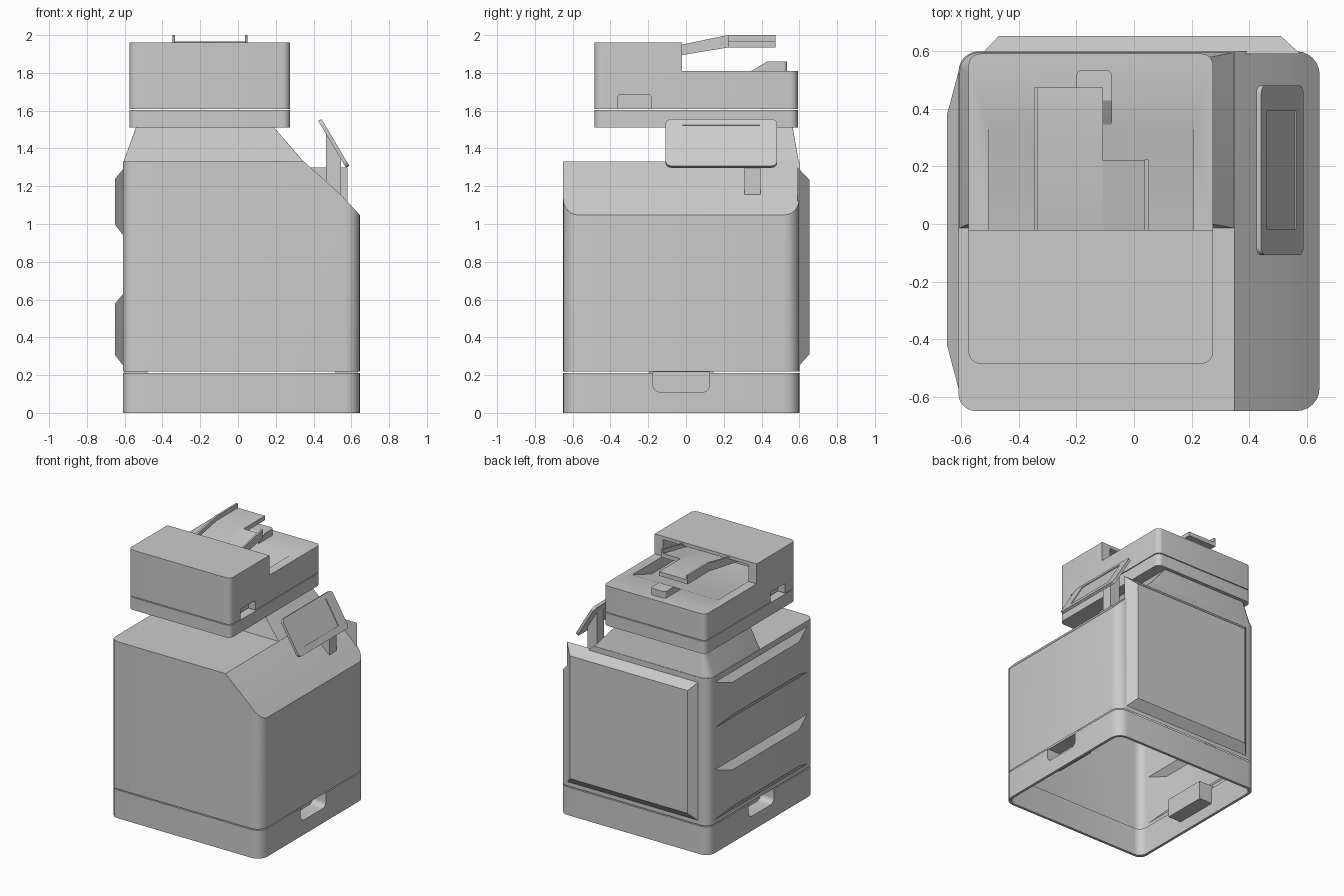
import bpy, bmesh
from math import sin, cos, pi, radians
from mathutils import Matrix, Vector

if "Cube" in bpy.data.objects:
    bpy.data.objects.remove(bpy.data.objects["Cube"])


def rr(x0, x1, y0, y1, r, seg=6):
    """Rounded rectangle; r is one radius or (x0y0, x1y0, x1y1, x0y1)."""
    r = r if isinstance(r, tuple) else (r,) * 4
    corners = [(x0, y0, 1, 1), (x1, y0, -1, 1), (x1, y1, -1, -1), (x0, y1, 1, -1)]
    pts = []
    for i, (x, y, sx, sy) in enumerate(corners):
        for k in range(seg + 1):
            a = pi + i * pi / 2 + k / seg * pi / 2
            pts.append((x + sx * r[i] + r[i] * cos(a), y + sy * r[i] + r[i] * sin(a)))
    return pts


def loft(name, loop_a, loop_b):
    bm = bmesh.new()
    a = [bm.verts.new(p) for p in loop_a]
    b = [bm.verts.new(p) for p in loop_b]
    n = len(a)
    bm.faces.new(a[::-1])
    bm.faces.new(b)
    for i in range(n):
        bm.faces.new((a[i], a[(i + 1) % n], b[(i + 1) % n], b[i]))
    bmesh.ops.recalc_face_normals(bm, faces=bm.faces)
    me = bpy.data.meshes.new(name)
    bm.to_mesh(me)
    bm.free()
    ob = bpy.data.objects.new(name, me)
    bpy.context.collection.objects.link(ob)
    return ob


def prism(name, pts, lo, hi, axis='z'):
    place = {'x': lambda p, h: (h, p[0], p[1]),
             'y': lambda p, h: (p[0], h, p[1]),
             'z': lambda p, h: (p[0], p[1], h)}[axis]
    return loft(name, [place(p, lo) for p in pts], [place(p, hi) for p in pts])


def box(name, x0, x1, y0, y1, z0, z1):
    return prism(name, [(x0, y0), (x1, y0), (x1, y1), (x0, y1)], z0, z1)


def boolean(ob, tool, op='DIFFERENCE'):
    m = ob.modifiers.new('cut', 'BOOLEAN')
    m.operation, m.object, m.solver = op, tool, 'EXACT'
    bpy.context.view_layer.objects.active = ob
    bpy.ops.object.modifier_apply(modifier=m.name)
    bpy.data.objects.remove(tool)


PLAN = rr(-0.61, 0.645, -0.65, 0.60, (0.06, 0.08, 0.08, 0.07))

# Base: hollow skirt with a grip pocket on each side
base = prism('base', PLAN, 0, 0.212)
boolean(base, prism('hollow', rr(-0.59, 0.625, -0.63, 0.58, 0.06), -0.1, 0.3))
for s in (1, -1):
    def X(d):
        return 0.0175 + s * (0.6275 - d)
    xs = sorted((X(0.13), X(0.01)))
    boolean(base, box('housing', *xs, -0.195, 0.145, 0.09, 0.232), 'UNION')
    xs = sorted((X(0.11), X(-0.1)))
    boolean(base, prism('pocket', rr(-0.175, 0.125, 0.11, 0.216, (0.04, 0.04, 0.001, 0.001)),
                        *xs, 'x'))

# Main body with sloped right shoulder
body = prism('body', PLAN, 0.22, 1.33)
boolean(body, prism('slope', [(0.30, 1.375), (0.545, 1.155), (0.75, 0.935), (0.8, 1.5), (0.3, 1.5)],
                    -1, 1, 'y'))
# Tapered neck under the scanner
t = 0.002
low = rr(-0.607, 0.35, -0.015, 0.597, (t, t, t, 0.07))
top = rr(-0.54, 0.19, 0.015, 0.565, (t, t, t, 0.03))
boolean(body, loft('neck', [(x, y, 1.328) for x, y in low], [(x, y, 1.512) for x, y in top]), 'UNION')


# Raised bevelled panels: back, and two on the left
def rect(a0, a1, b0, b1):
    return [(a0, b0), (a1, b0), (a1, b1), (a0, b1)]


boolean(body, loft('back_panel',
                   [(x, 0.59, z) for x, z in rect(-0.53, 0.58, 0.24, 1.30)],
                   [(x, 0.653, z) for x, z in rect(-0.47, 0.51, 0.31, 1.235)]), 'UNION')
for z0, z1 in ((0.25, 0.63), (0.94, 1.29)):
    boolean(body, loft('left_panel',
                       [(-0.60, y, z) for y, z in rect(-0.61, 0.565, z0 - 0.01, z1 + 0.01)],
                       [(-0.65, y, z) for y, z in rect(-0.42, 0.38, z0 + 0.055, z1 - 0.05)]), 'UNION')
# Open underside
bm = bmesh.new()
bm.from_mesh(body.data)
bmesh.ops.delete(bm, geom=[f for f in bm.faces if all(v.co.z < 0.221 for v in f.verts)],
                 context='FACES')
bm.to_mesh(body.data)
bm.free()

# Scanner bed and document feeder lid
SCAN = rr(-0.575, 0.275, -0.485, 0.592, 0.04)
prism('scanner_bed', SCAN, 1.51, 1.604)
feeder = prism('document_feeder', SCAN, 1.61, 1.96)
boolean(feeder, box('step', -1, 1, -0.02, 1, 1.81, 2.2))
boolean(feeder, prism('output_recess', [(0.3725, 1.82), (0.12, 1.729), (-0.36, 1.729), (-0.36, 1.935),
                                        (0.3725, 1.935)], -0.505, 0.205, 'x'))
for x0, x1 in ((0.215, 0.4), (-0.7, -0.515)):
    boolean(feeder, prism('grip', rr(-0.36, -0.185, 1.55, 1.685, 0.015), x0, x1, 'x'))

# Paper input tray with side rails
back_end = [(0.475, 1.967), (0.475, 1.935)]
plate = [(-0.30, 1.848), (-0.30, 1.867), (0.22, 1.967)]
prism('tray_plate', plate + back_end + [(0.22, 1.935)], -0.335, -0.107, 'x')
prism('tray_plate_side', plate + [(0.22, 1.935)], -0.107, 0.037, 'x')
rail = [(-0.30, 1.848), (-0.30, 1.892), (0.22, 2.0)]
prism('tray_rail_left', rail + [(0.475, 2.0), (0.475, 1.935), (0.22, 1.935)], -0.347, -0.333, 'x')
prism('tray_rail_right', rail + [(0.225, 2.0), (0.225, 1.935)], 0.036, 0.05, 'x')
# Paper stop behind the recess
stop = prism('paper_stop', rr(-0.2, -0.077, 0.3, 0.535, (t, t, 0.02, 0.02)), 1.79, 1.86)
boolean(stop, prism('ramp', [(0.2, 1.7), (0.345, 1.81), (0.43, 1.86), (0.43, 1.95), (0.2, 1.95)],
                    -0.5, 0.5, 'x'))

# Tilted control screen on a stem
screen = prism('control_screen', rr(-0.295, 0.295, -0.144, 0.144, 0.03), 0, 0.02)
boolean(screen, prism('display', rect(-0.205, 0.205, -0.096, 0.108), 0.014, 0.1))
up = Vector((-0.511, 0, 0.859)).normalized()
right = Vector((0, 1, 0))
rot = Matrix((right, up, right.cross(up))).transposed().to_4x4()
screen.data.transform(Matrix.Translation((0.4985, 0.187, 1.4215)) @ rot)
prism('screen_stem', [(0.465, 1.19), (0.545, 1.12), (0.545, 1.35), (0.465, 1.484)], 0.31, 0.395, 'y')

# Smooth rounded corners, keep edges sharp
for ob in bpy.context.scene.objects:
    ob.select_set(True)
    bpy.context.view_layer.objects.active = ob
bpy.ops.object.shade_smooth_by_angle(angle=radians(25))
